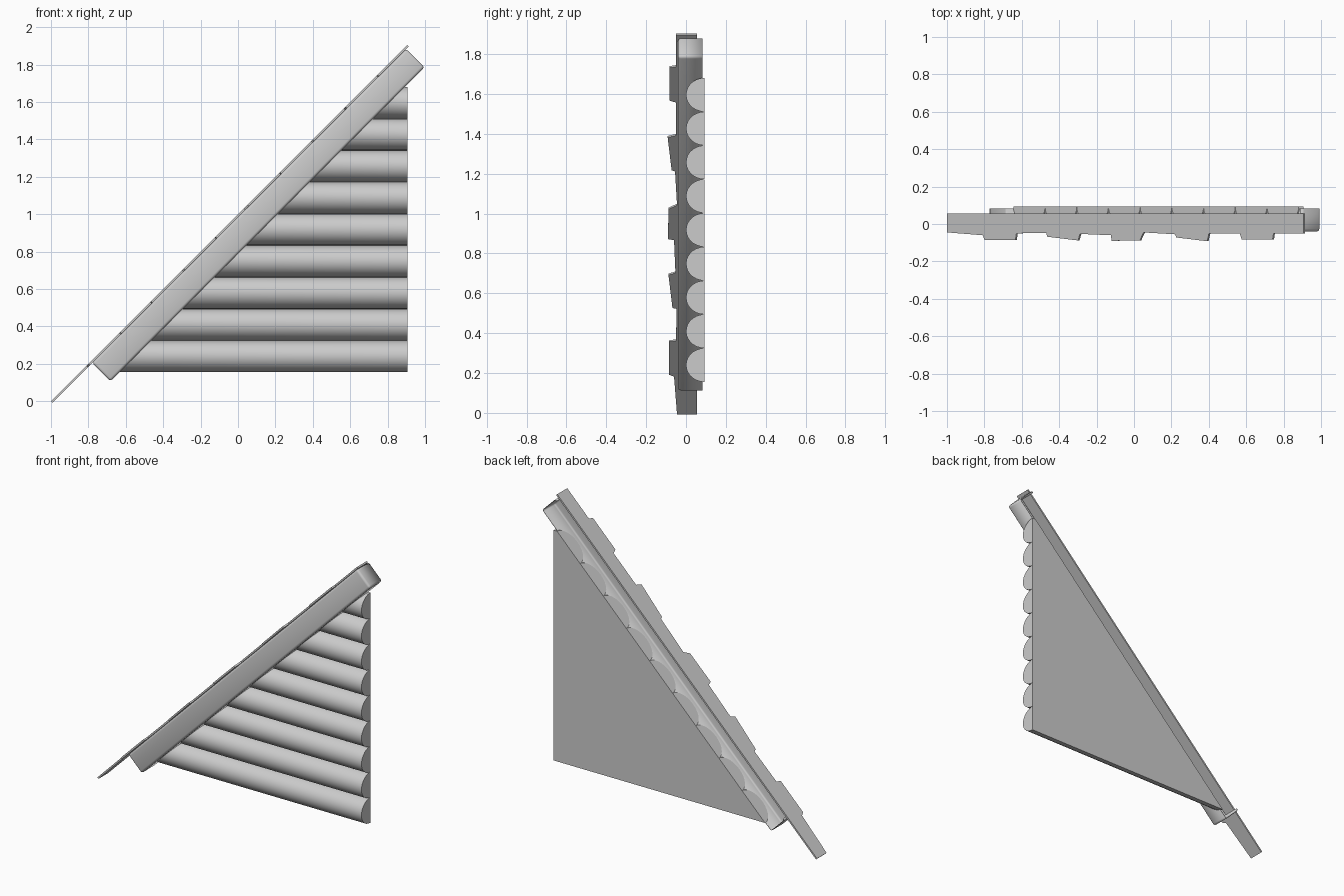
import bpy, bmesh, math
from mathutils import Matrix, Vector

if "Cube" in bpy.data.objects:
    bpy.data.objects.remove(bpy.data.objects["Cube"])

ROOT2 = math.sqrt(2)
SLOPE = Matrix.Rotation(math.radians(-45), 4, 'Y')   # local x runs up the roof slope

grey = bpy.data.materials.new("plain_grey")
grey.use_nodes = True
grey.diffuse_color = (0.6, 0.6, 0.6, 1)
grey.node_tree.nodes["Principled BSDF"].inputs["Base Color"].default_value = (0.6, 0.6, 0.6, 1)


def finish(name, bm, matrix=None):
    """Turn a bmesh into a shaded, coloured object."""
    if matrix:
        bm.transform(matrix)
    mesh = bpy.data.meshes.new(name)
    bm.to_mesh(mesh)
    bm.free()
    mesh.materials.append(grey)
    obj = bpy.data.objects.new(name, mesh)
    bpy.context.collection.objects.link(obj)
    bpy.ops.object.select_all(action='DESELECT')
    obj.select_set(True)
    bpy.context.view_layer.objects.active = obj
    bpy.ops.object.shade_smooth_by_angle(angle=math.radians(35))
    return obj


def prism(points, offset):
    """Extrude a closed outline along an offset."""
    bm = bmesh.new()
    face = bm.faces.new([bm.verts.new(p) for p in points])
    top = bmesh.ops.extrude_face_region(bm, geom=[face])["geom"]
    verts = [g for g in top if isinstance(g, bmesh.types.BMVert)]
    bmesh.ops.translate(bm, verts=verts, vec=offset)
    bmesh.ops.recalc_face_normals(bm, faces=bm.faces)
    return bm


# Half-round wall logs, flat at the back, mitred under the slope
BASE, PITCH, BACK, STEPS = 0.155, 0.1695, 0.093, 14
for i in range(9):
    z = BASE + PITCH * (i + 0.5)
    profile = []
    for s in range(STEPS + 1):
        a = math.pi * s / STEPS
        profile.append((0.905, BACK - 0.093 * math.sin(a), z - PITCH / 2 * math.cos(a)))
    bm = prism(profile, (-1.8, 0, 0))
    cut = bmesh.ops.bisect_plane(bm, geom=bm.verts[:] + bm.edges[:] + bm.faces[:],
                                 plane_co=(0, 0, 0.8), plane_no=(-1, 0, 1), clear_outer=True)
    rim = [g for g in cut["geom_cut"] if isinstance(g, bmesh.types.BMEdge)]
    bmesh.ops.edgeloop_fill(bm, edges=rim)
    bmesh.ops.recalc_face_normals(bm, faces=bm.faces)
    finish(f"wall_log_{i + 1}", bm)

# Sloping fascia beam: rounded front, open channel at the back and top
U0, U1, V0, V1, Y0, Y1 = -0.407, 1.968, 0.558, 0.696, -0.04, 0.082
bm = bmesh.new()
bmesh.ops.create_cube(bm, size=1)
bm.transform(Matrix.Translation(((U0 + U1) / 2, (Y0 + Y1) / 2, (V0 + V1) / 2))
             @ Matrix.Diagonal((U1 - U0, Y1 - Y0, V1 - V0, 1)))


def on_back(e):
    return all(v.co.y > Y1 - 0.001 for v in e.verts)


bmesh.ops.bevel(bm, geom=[e for e in bm.edges if not on_back(e)], offset=0.014,
                segments=3, profile=0.5, affect='EDGES')
bm.normal_update()
opened = [f for f in bm.faces if f.normal.y > 0.99 or f.normal.z > 0.99]
bmesh.ops.delete(bm, geom=opened, context='FACES')
beam = finish("fascia_beam", bm, SLOPE)
shell = beam.modifiers.new("thickness", 'SOLIDIFY')
shell.thickness = 0.004
shell.offset = -1

# Thin roof edge with uneven shingle tabs along its front
front_edge = [(-1, -0.045), (-0.81, -0.06), (-0.80, -0.085), (-0.635, -0.085), (-0.63, -0.05),
              (-0.47, -0.047), (-0.465, -0.068), (-0.30, -0.088), (-0.29, -0.053),
              (-0.125, -0.06), (-0.12, -0.09), (0.03, -0.088), (0.05, -0.045),
              (0.22, -0.055), (0.225, -0.072), (0.39, -0.092), (0.40, -0.05),
              (0.565, -0.05), (0.575, -0.083), (0.74, -0.083), (0.745, -0.05), (0.905, -0.05)]
outline = front_edge + [(0.905, 0.055), (-1, 0.055)]
points = [((2 * x + 1) / ROOT2, y, 0.695) for x, y in outline]
finish("shingle_edge", prism(points, Vector((0, 0, 0.011))), SLOPE)
